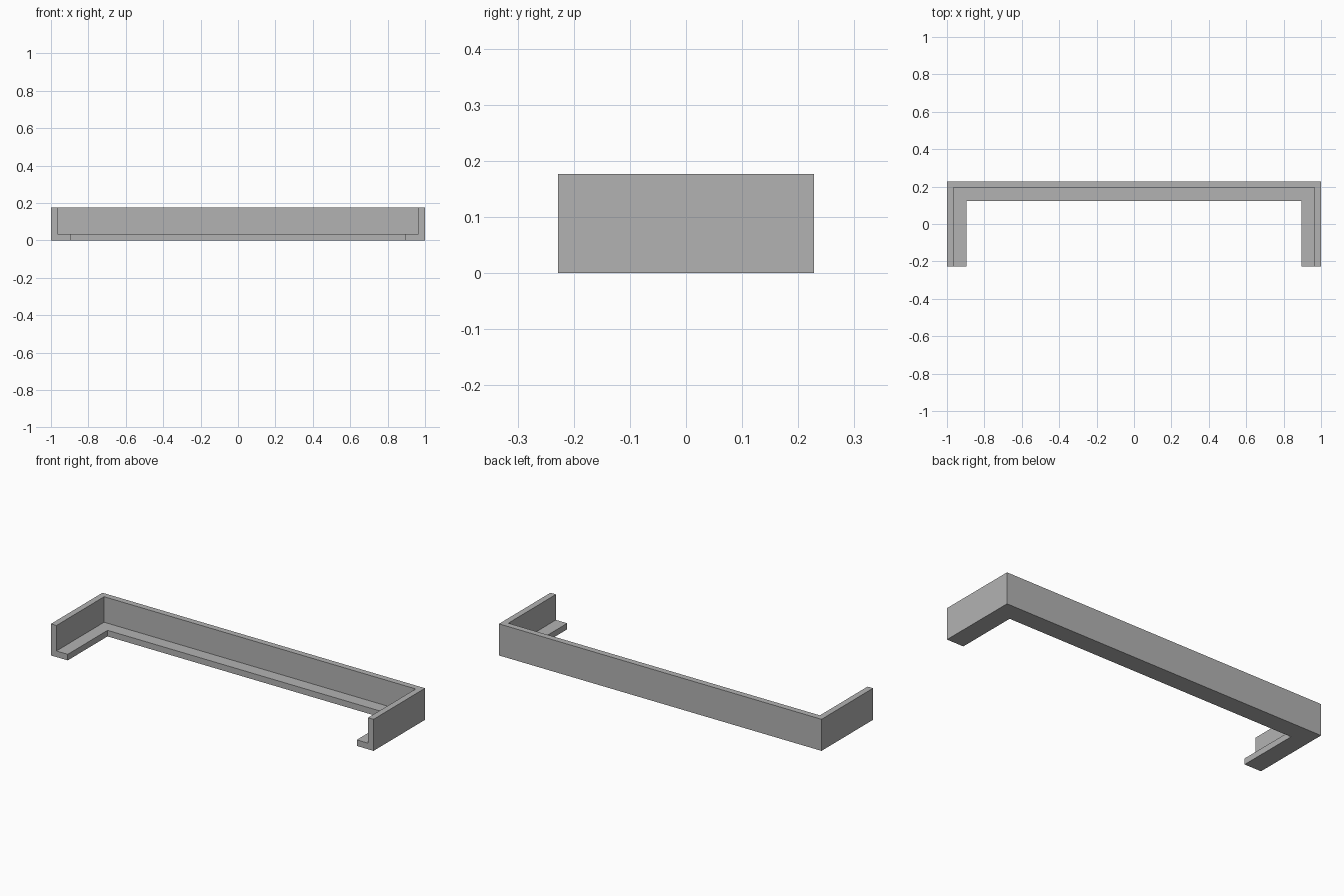
import bpy
import bmesh

cube = bpy.data.objects.get("Cube")
if cube:
    bpy.data.objects.remove(cube, do_unlink=True)

HALF_X, HALF_Y, HEIGHT = 1.0, 0.228, 0.177
WALL, LEDGE, LEDGE_T = 0.034, 0.104, 0.034

grey = bpy.data.materials.new("plain grey")
grey.use_nodes = True
colour = (0.45, 0.45, 0.45, 1)
grey.diffuse_color = colour
grey.node_tree.nodes["Principled BSDF"].inputs["Base Color"].default_value = colour

# L-shaped section: (distance inward from the outer face, height)
profile = [(0, 0), (LEDGE, 0), (LEDGE, LEDGE_T), (WALL, LEDGE_T), (WALL, HEIGHT), (0, HEIGHT)]

# U-shaped path with mitred corners: outer point and inward direction
stations = [
    (-HALF_X, -HALF_Y, 1, 0),
    (-HALF_X, HALF_Y, 1, -1),
    (HALF_X, HALF_Y, -1, -1),
    (HALF_X, -HALF_Y, -1, 0),
]

# Sweep the section along the path and cap both ends
bm = bmesh.new()
rings = [[bm.verts.new((x + d * dx, y + d * dy, z)) for d, z in profile]
         for x, y, dx, dy in stations]
n = len(profile)
for a, b in zip(rings, rings[1:]):
    for i in range(n):
        j = (i + 1) % n
        bm.faces.new((a[i], a[j], b[j], b[i]))
bm.faces.new(rings[0])
bm.faces.new(rings[-1])
bmesh.ops.recalc_face_normals(bm, faces=bm.faces)

mesh = bpy.data.meshes.new("ledged_bracket")
bm.to_mesh(mesh)
bm.free()
mesh.materials.append(grey)
bracket = bpy.data.objects.new("ledged_bracket", mesh)
bpy.context.collection.objects.link(bracket)
